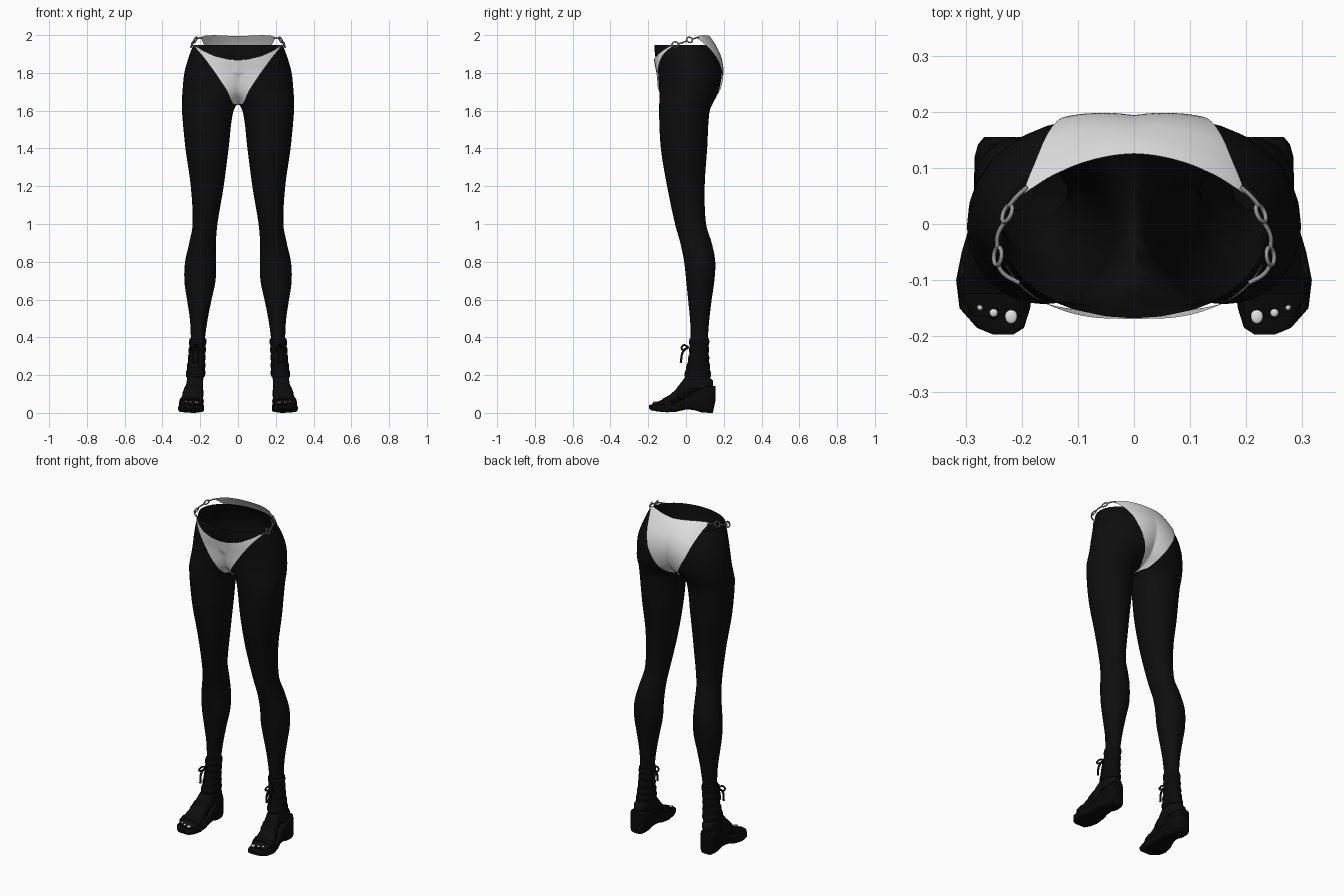
import bpy, bmesh, math
from mathutils import Vector

if "Cube" in bpy.data.objects:
    bpy.data.objects.remove(bpy.data.objects["Cube"])


def material(name, v):
    m = bpy.data.materials.new(name)
    m.diffuse_color = (v[0], v[1], v[2], 1)
    m.use_nodes = True
    m.node_tree.nodes["Principled BSDF"].inputs["Base Color"].default_value = m.diffuse_color
    return m


BLACK = material("black", (0.004, 0.004, 0.004))
SHOE = material("shoe black", (0.003, 0.003, 0.003))
WHITE = material("white", (0.78, 0.78, 0.78))
METAL = material("grey metal", (0.3, 0.3, 0.3))


def finish(ob, mat, mirror=False, angle=50):
    ob.data.materials.append(mat)
    bpy.ops.object.select_all(action='DESELECT')
    ob.select_set(True)
    bpy.context.view_layer.objects.active = ob
    if ob.type == 'MESH':
        bpy.ops.object.shade_smooth_by_angle(angle=math.radians(angle))
    if mirror:
        mod = ob.modifiers.new("mirror", 'MIRROR')
        mod.merge_threshold = 0.0005
    return ob


def loft(name, rings, mat, closed=True, caps=(True, True), cut=False, mirror=True, angle=50):
    """Skin a list of point rows with quads."""
    bm = bmesh.new()
    rows = [[bm.verts.new(p) for p in r] for r in rings]
    n = len(rows[0])
    for a, b in zip(rows, rows[1:]):
        for i in range(n if closed else n - 1):
            j = (i + 1) % n
            bm.faces.new((a[i], a[j], b[j], b[i]))
    if caps[0]:
        bm.faces.new(rows[0][::-1])
    if caps[1]:
        bm.faces.new(rows[-1])
    if cut:
        bmesh.ops.bisect_plane(bm, geom=bm.verts[:] + bm.edges[:] + bm.faces[:],
                               plane_co=(0, 0, 0), plane_no=(1, 0, 0), clear_inner=True)
    bmesh.ops.recalc_face_normals(bm, faces=bm.faces[:])
    me = bpy.data.meshes.new(name)
    bm.to_mesh(me)
    bm.free()
    ob = bpy.data.objects.new(name, me)
    bpy.context.collection.objects.link(ob)
    return finish(ob, mat, mirror, angle)


def sample(table, t, smooth=True):
    """Interpolate table rows keyed by their first value."""
    t = min(max(t, table[0][0]), table[-1][0])
    i = 0
    while i < len(table) - 2 and t > table[i + 1][0]:
        i += 1
    a, b = table[i], table[i + 1]
    f = (t - a[0]) / (b[0] - a[0])
    if not smooth:
        return [p + (q - p) * f for p, q in zip(a[1:], b[1:])]
    p, q = table[max(i - 1, 0)], table[min(i + 2, len(table) - 1)]
    h = b[0] - a[0]
    out = []
    for k in range(1, len(a)):
        m0 = (b[k] - p[k]) / (b[0] - p[0]) * h
        m1 = (q[k] - a[k]) / (q[0] - a[0]) * h
        out.append((2*f**3 - 3*f**2 + 1) * a[k] + (f**3 - 2*f*f + f) * m0
                   + (3*f*f - 2*f**3) * b[k] + (f**3 - f*f) * m1)
    return out


# Leg and hip sections: height, inner x, outer x, front y, back y
LEG = [
    (0.13, 0.190, 0.275, 0.000, 0.140), (0.20, 0.182, 0.268, 0.000, 0.125),
    (0.30, 0.180, 0.256, 0.022, 0.114), (0.40, 0.174, 0.250, 0.025, 0.116),
    (0.50, 0.160, 0.255, 0.021, 0.124), (0.60, 0.140, 0.270, 0.011, 0.136),
    (0.70, 0.119, 0.284, 0.001, 0.150), (0.80, 0.117, 0.280, -0.010, 0.155),
    (0.90, 0.117, 0.258, -0.030, 0.136), (1.00, 0.109, 0.240, -0.058, 0.106),
    (1.20, 0.076, 0.250, -0.100, 0.099), (1.40, 0.050, 0.278, -0.133, 0.112),
    (1.60, 0.024, 0.297, -0.143, 0.125), (1.65, -0.010, 0.297, -0.141, 0.148),
    (1.70, -0.075, 0.294, -0.141, 0.172), (1.80, -0.165, 0.284, -0.148, 0.190),
    (1.88, -0.210, 0.262, -0.162, 0.180), (1.95, -0.235, 0.236, -0.168, 0.148),
    (2.00, -0.215, 0.215, -0.165, 0.113)]


def leg_ring(z, grow=0.0, n=32):
    i, o, f, b = sample(LEG, z)
    cx, cy, rx, ry = (i + o) / 2, (f + b) / 2, (o - i) / 2 + grow, (b - f) / 2 + grow
    return [(cx + rx * math.cos(k * math.tau / n), cy + ry * math.sin(k * math.tau / n), z)
            for k in range(n)]


# Legs and hips, open at the waist
steps = 72
loft("legs_and_hips", [leg_ring(0.13 + (1.948 - 0.13) * k / steps) for k in range(steps + 1)],
     BLACK, caps=(True, False), cut=True)

# Brief panels: sheets lying just outside the hips
FRONT_MID = [(1.63, 0.0), (1.645, -0.04), (1.70, -0.105), (1.80, -0.157), (1.88, -0.172), (2.0, -0.172)]
BACK_MID = [(1.63, 0.0), (1.645, 0.04), (1.70, 0.105), (1.82, 0.183), (1.95, 0.152), (2.0, 0.115)]
FRONT_EDGE = [(0, 1.63, 1.868), (0.028, 1.635, 1.87), (0.055, 1.70, 1.873), (0.125, 1.805, 1.89),
              (0.18, 1.88, 1.915), (0.228, 1.936, 1.945)]
BACK_EDGE = [(0, 1.63, 1.994), (0.028, 1.635, 1.995), (0.08, 1.72, 1.998), (0.13, 1.81, 2.0),
             (0.175, 1.94, 1.997), (0.195, 1.98, 1.99)]


def panel(name, mid, edge, side):
    w, cols, rows = edge[-1][0], 24, 24
    grid = []
    for c in range(cols + 1):
        x = w * c / cols
        lo, hi = sample(edge, x, False)
        line = []
        for r in range(rows + 1):
            z = lo + (hi - lo) * r / rows
            i, o, f, b = sample(LEG, z)
            t = (x - (i + o) / 2) / ((o - i) / 2 + 0.008)
            skin = (f + b) / 2 + side * ((b - f) / 2 + 0.008) * math.sqrt(max(0, 1 - t * t))
            centre = sample(mid, z, False)[0] - side * 3 * x * x
            line.append((x, side * max(side * skin if x > i else -1, side * centre), z))
        grid.append(line)
    return loft(name, grid, WHITE, closed=False, caps=(False, False), angle=80)


panel("brief_front", FRONT_MID, FRONT_EDGE, -1)
panel("brief_back", BACK_MID, BACK_EDGE, 1)


def cord(name, pts, radius, mat):
    cu = bpy.data.curves.new(name, 'CURVE')
    cu.dimensions = '3D'
    cu.bevel_depth, cu.bevel_resolution, cu.resolution_u = radius, 2, 6
    sp = cu.splines.new('BEZIER')
    sp.bezier_points.add(len(pts) - 1)
    for bp, p in zip(sp.bezier_points, pts):
        bp.co = p
        bp.handle_left_type = bp.handle_right_type = 'AUTO'
    ob = bpy.data.objects.new(name, cu)
    bpy.context.collection.objects.link(ob)
    finish(ob, mat)


for s in (1, -1):
    # Hip cords and the two rings joining them
    cord("front_cord", [(s*0.205, -0.105, 1.938), (s*0.233, -0.088, 1.943), (s*0.243, -0.072, 1.947)], 0.004, METAL)
    cord("side_cord", [(s*0.244, -0.042, 1.953), (s*0.243, -0.02, 1.96), (s*0.23, 0.005, 1.97)], 0.004, METAL)
    cord("back_cord", [(s*0.223, 0.032, 1.978), (s*0.208, 0.05, 1.984), (s*0.19, 0.066, 1.987)], 0.004, METAL)
    for p, turn in (((s*0.243, -0.057, 1.95), 0.1), ((s*0.226, 0.019, 1.975), 0.4)):
        bpy.ops.mesh.primitive_torus_add(major_radius=0.016, minor_radius=0.004, major_segments=20,
                                         minor_segments=8, location=p,
                                         rotation=(0, math.radians(90 - s * 25), s * turn))
        bpy.context.object.name = "hip_ring"
        finish(bpy.context.object, METAL)
    # Ankle bow: two loops and two hanging ends
    for dx in (-0.012, 0.012):
        x = s * (0.225 + dx)
        cord("bow_loop", [(s*0.225, 0.012, 0.35), (x, -0.015, 0.358), (x + s*dx, -0.02, 0.335),
                          (s*0.225, 0.012, 0.345)], 0.005, SHOE)
        cord("bow_end", [(s*0.225, 0.012, 0.35), (x, -0.015, 0.325), (x, -0.028, 0.265)], 0.006, SHOE)


def cross(y, xc, hw, zb, zt, power, n=20):
    """Rounded section across the foot."""
    out = []
    for k in range(n):
        c, s = math.cos(k * math.tau / n), math.sin(k * math.tau / n)
        out.append((xc + hw * math.copysign(abs(c) ** power, c), y,
                    (zb + zt) / 2 + (zt - zb) / 2 * math.copysign(abs(s) ** power, s)))
    return out


# Wedge sole: y, centre x, half width, bottom z, top z
SOLE = [(-0.197, 0.233, 0.018, 0.024, 0.040), (-0.185, 0.238, 0.042, 0.014, 0.044),
        (-0.15, 0.248, 0.063, 0.007, 0.045), (-0.10, 0.248, 0.069, 0.003, 0.045),
        (-0.05, 0.244, 0.063, 0.006, 0.055), (0.0, 0.238, 0.054, 0.018, 0.080),
        (0.04, 0.236, 0.050, 0.016, 0.108), (0.08, 0.236, 0.049, 0.003, 0.130),
        (0.12, 0.237, 0.047, 0.0, 0.140), (0.142, 0.238, 0.040, 0.0, 0.143),
        (0.155, 0.239, 0.028, 0.06, 0.142)]
loft("wedge_sole", [cross(*r, 0.4) for r in SOLE], SHOE, angle=40)

# Foot: same layout as the sole
FOOT = [(-0.165, 0.243, 0.045, 0.035, 0.054), (-0.13, 0.247, 0.059, 0.035, 0.068),
        (-0.10, 0.246, 0.061, 0.035, 0.084), (-0.06, 0.242, 0.055, 0.045, 0.118),
        (-0.03, 0.236, 0.049, 0.055, 0.152), (0.0, 0.230, 0.044, 0.075, 0.198),
        (0.04, 0.226, 0.042, 0.10, 0.235), (0.09, 0.228, 0.042, 0.12, 0.215),
        (0.125, 0.231, 0.036, 0.125, 0.19), (0.142, 0.233, 0.022, 0.135, 0.17)]
loft("foot", [cross(*r, 0.85) for r in FOOT], BLACK)

# Sandal straps over the toes and instep
for y0, y1 in ((-0.125, -0.095), (-0.045, -0.025)):
    rows = []
    for k in range(4):
        y = y0 + (y1 - y0) * k / 3
        xc, hw, zb, zt = sample(FOOT, y)
        rows.append(cross(y, xc, hw + 0.004, zb, zt + 0.004, 0.85))
    loft("sandal_strap", rows, SHOE)

# Wrapped ankle cuff with soft ridges
loft("ankle_cuff", [leg_ring(0.19 + 0.205 * k / 30, 0.005 + 0.004 * abs(math.sin(k * math.pi / 6)), 24)
                    for k in range(31)], SHOE)


def ball(name, loc, size, mat):
    bpy.ops.mesh.primitive_uv_sphere_add(segments=12, ring_count=8, radius=1, location=loc)
    ob = bpy.context.object
    ob.name = name
    ob.scale = size
    bpy.ops.object.transform_apply(location=True, rotation=False, scale=True)
    finish(ob, mat, True)


# Toes and nails
for x, y, r in ((0.219, -0.165, 0.013), (0.250, -0.157, 0.009), (0.274, -0.146, 0.008),
                (0.292, -0.128, 0.0075), (0.305, -0.104, 0.007)):
    ball("toe", (x, y + 0.012, 0.046), (r * 1.1, 0.026, 0.012), BLACK)
    ball("toe_nail", (x, y, 0.056), (r * 0.85, r * 1.0, 0.0045), WHITE)
